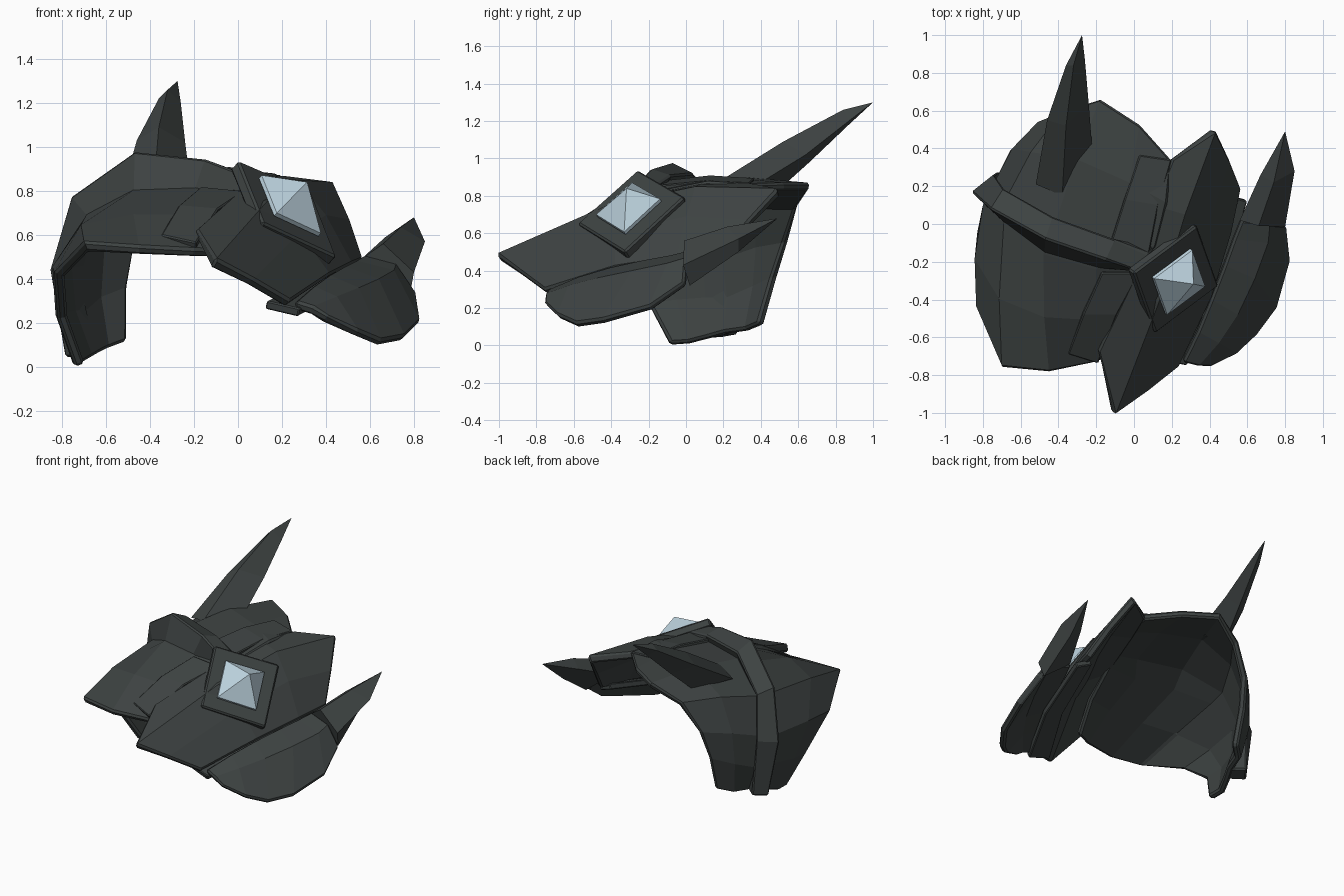
import bpy, bmesh
from mathutils import Vector as V

if "Cube" in bpy.data.objects:
    bpy.data.objects.remove(bpy.data.objects["Cube"])

def material(name, rgb):
    m = bpy.data.materials.new(name)
    m.diffuse_color = (*rgb, 1)
    m.use_nodes = True
    m.node_tree.nodes["Principled BSDF"].inputs["Base Color"].default_value = m.diffuse_color
    return m

DARK = material("dark_grey_metal", (0.047, 0.055, 0.054))
GEM = material("pale_blue_gem", (0.50, 0.64, 0.72))
CENTRE = V((-.2, .05, .2))

def finish(bm, name, mat, bevel=0.0, thick=0.0):
    me = bpy.data.meshes.new(name)
    bm.to_mesh(me)
    bm.free()
    ob = bpy.data.objects.new(name, me)
    bpy.context.collection.objects.link(ob)
    me.materials.append(mat)
    if thick:
        s = ob.modifiers.new("thickness", 'SOLIDIFY')
        s.thickness, s.offset, s.use_even_offset = thick, -1, True
        s.thickness_clamp = 1
    if bevel:
        b = ob.modifiers.new("edge", 'BEVEL')
        b.width, b.segments, b.limit_method, b.angle_limit = bevel, 1, 'ANGLE', 0.9
    return ob

def shell(name, rows, thick=0.045, bevel=0.012):
    """Skin a grid of points with its outside facing up, then thicken inwards."""
    bm = bmesh.new()
    g = [[bm.verts.new(p) for p in r] for r in rows]
    for a, b in zip(g, g[1:]):
        for i in range(len(a) - 1):
            bm.faces.new((a[i], a[i + 1], b[i + 1], b[i]))
    bm.normal_update()
    if sum(f.normal.z * f.calc_area() for f in bm.faces) < 0:
        bmesh.ops.reverse_faces(bm, faces=bm.faces[:])
    return finish(bm, name, DARK, bevel, thick)

def tube(name, rings, tip=None, mat=DARK, bevel=0.0):
    """Closed loft through rings, ending in a cap or a point."""
    bm = bmesh.new()
    g = [[bm.verts.new(p) for p in r] for r in rings]
    n = len(g[0])
    for a, b in zip(g, g[1:]):
        for i in range(n):
            j = (i + 1) % n
            bm.faces.new((a[i], a[j], b[j], b[i]))
    bm.faces.new(g[0])
    if tip:
        t = bm.verts.new(tip)
        for i in range(n):
            bm.faces.new((g[-1][i], g[-1][(i + 1) % n], t))
    else:
        bm.faces.new(g[-1])
    bmesh.ops.recalc_face_normals(bm, faces=bm.faces[:])
    return finish(bm, name, mat, bevel)

def between(a, b, t, lift):
    """Row between two rows, bulged away from the shoulder centre."""
    mids = [V(p).lerp(V(q), t) for p, q in zip(a, b)]
    return [m + (m - CENTRE).normalized() * lift for m in mids]

# large shoulder shell: front rim, under the band, back rim
f0 = [(-.74, -.085, 0), (-.82, -.2, .22), (-.835, -.45, .43), (-.70, -.76, .57),
      (-.45, -.785, .55), (-.2, -.735, .535), (-.08, -.68, .53)]
f1 = [(-.70, .13, .035), (-.78, .12, .25), (-.80, .10, .46), (-.69, 0, .69),
      (-.48, -.16, .80), (-.2, -.24, .81), (.05, -.22, .80)]
b0 = [(-.655, .22, .06), (-.73, .24, .25), (-.745, .21, .47), (-.68, .13, .71),
      (-.42, 0, .86), (-.1, -.1, .865), (.12, -.12, .83)]
b1 = [(-.53, .42, .11), (-.53, .49, .36), (-.50, .55, .56), (-.38, .60, .76),
      (-.18, .66, .87), (.03, .525, .87), (.2, .335, .865)]
shell("shoulder_shell", [f0, between(f0, f1, .5, .03), f1,
                         b0, between(b0, b1, .5, .035), b1])

# raised band across the shell
top_front = [(-.79, .19, .045), (-.86, .17, .44), (-.76, .08, .775),
             (-.47, -.08, .98), (-.15, -.19, .945), (.04, -.26, .87)]
top_back = [(-.72, .28, .06), (-.74, .265, .45), (-.69, .19, .74),
            (-.43, .04, .92), (-.1, -.08, .91), (.08, -.16, .86)]
sink = lambda row: [V(p) + (CENTRE - V(p)).normalized() * .015 for p in row[:1] + row[2:]]
tube("raised_band", list(zip(top_front, top_back, sink(b0), sink(f1))), bevel=.01)

# thin straps beside the centre plate
shell("front_strap", [[(-.17, -.26, .82), (.03, -.26, .80)],
                      [(-.27, -.48, .735), (-.09, -.48, .72)],
                      [(-.35, -.69, .60), (-.19, -.74, .565)]], .04, .006)
shell("back_strap", [[(-.12, -.09, .885), (.08, -.16, .855)],
                     [(-.05, .13, .91), (.13, .1, .88)],
                     [(.03, .365, .895), (.2, .34, .87)]], .03, .006)
shell("lower_strap", [[(.13, -.72, .30), (.28, -.75, .265)],
                      [(.33, -.35, .40), (.46, -.37, .36)],
                      [(.50, .15, .49), (.60, .12, .45)]], .04, .006)

# folded centre plate with pointed ends
shell("centre_plate", [
    [(-.19, -.67, .63), (-.1, -1.015, .49), (.07, -.895, .40), (.24, -.76, .30)],
    [(0, -.27, .80), (.13, -.42, .75), (.28, -.38, .61), (.42, -.38, .42)],
    [(.1, .1, .87), (.27, .05, .85), (.4, 0, .69), (.52, -.05, .47)],
    [(.2, .34, .87), (.435, .495, .84), (.51, .34, .67), (.57, .19, .49)]], .05)

# outer side plate
shell("side_plate", [
    [(.26, -.735, .30), (.34, -.755, .275), (.41, -.76, .235)],
    [(.34, -.57, .37), (.45, -.63, .32), (.55, -.69, .165)],
    [(.41, -.40, .42), (.55, -.48, .36), (.655, -.59, .12)],
    [(.48, -.22, .46), (.64, -.29, .40), (.76, -.45, .14)],
    [(.53, -.08, .485), (.71, -.1, .44), (.83, -.2, .21)],
    [(.57, .02, .51), (.72, .0, .47), (.81, -.01, .34)]], .045)

# diamond frame and faceted gem
A, B, C, D = map(V, ((.0, -.26, .94), (.335, -.01, .795), (.45, -.33, .50), (.115, -.58, .655)))
mid = (A + B + C + D) / 4
nrm = (B - D).cross(A - C).normalized()
nrm = nrm if nrm.z > 0 else -nrm
tube("diamond_frame", [[p - nrm * .06 for p in (A, B, C, D)], [A, B, C, D]], bevel=.01)
gem_ring = [mid + V((.01, -.01, .01)) + (p - mid) * .6 + nrm * .012 for p in (A, B, C, D)]
tube("gem", [[p - nrm * .02 for p in gem_ring], gem_ring], V((.315, -.318, .84)), GEM)

# tall rear horn
tube("large_horn", [
    [(-.52, .21, .82), (-.38, .15, .86), (-.22, .38, .86), (-.38, .46, .80)],
    [(-.46, .55, 1.03), (-.36, .52, 1.09), (-.24, .64, 1.02), (-.34, .66, .98)],
    [(-.36, .84, 1.22), (-.32, .84, 1.26), (-.26, .87, 1.20), (-.30, .87, 1.18)]],
    (-.275, 1.0, 1.3))

# short side horn
tube("small_horn", [
    [(.56, .02, .49), (.66, -.01, .56), (.80, -.015, .43), (.78, .02, .32)],
    [(.67, .26, .59), (.74, .22, .635), (.85, .28, .57), (.78, .28, .50)]],
    (.8, .49, .68))
